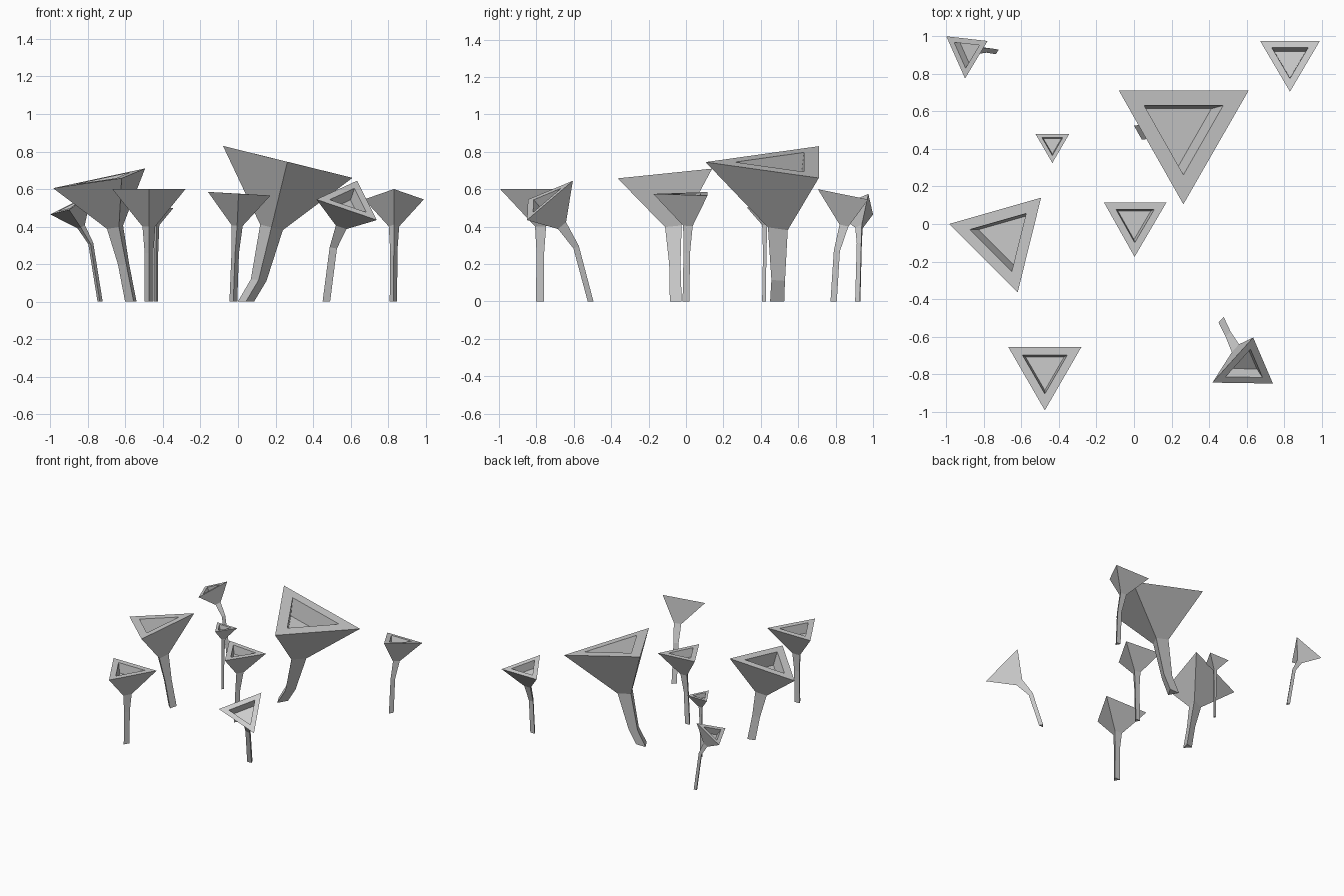
import bpy, bmesh
from mathutils import Vector

if "Cube" in bpy.data.objects:
    bpy.data.objects.remove(bpy.data.objects["Cube"])


def funnel_plant(name, rim, bend, base):
    """Three-sided stem and funnel, lofted from base to rim and down into the pit."""
    rim = [Vector(p) for p in rim]
    centre = sum(rim, Vector()) / 3
    normal = (rim[1] - rim[0]).cross(rim[2] - rim[0]).normalized()
    if normal.z < 0:
        normal = -normal
    side = sum((rim[i] - rim[i - 1]).length for i in range(3)) / 3
    neck = centre - normal * side * 0.51
    floor = centre - normal * side * 0.2
    # centre, size relative to the rim, share of the rim's tilt
    rings = [(Vector((*base, 0)), 0.125, 0.0),
             (Vector(bend), 0.12, 0.5),
             (neck, 0.175, 1.0),
             (centre, 1.0, 1.0),
             (centre, 0.61, 1.0),
             (floor, 0.525, 1.0)]
    bm = bmesh.new()
    loops = []
    for c, size, tilt in rings:
        loop = []
        for p in rim:
            d = (p - centre) * size
            d.z *= tilt
            loop.append(bm.verts.new(c + d))
        loops.append(loop)
    for a, b in zip(loops, loops[1:]):
        for i in range(3):
            j = (i + 1) % 3
            bm.faces.new((a[i], a[j], b[j], b[i]))
    bm.faces.new(loops[0])
    bm.faces.new(loops[-1])
    bmesh.ops.recalc_face_normals(bm, faces=bm.faces)
    mesh = bpy.data.meshes.new(name)
    bm.to_mesh(mesh)
    bm.free()
    bpy.context.collection.objects.link(bpy.data.objects.new(name, mesh))


# Large leaning plant
funnel_plant("large_funnel_plant",
             [(-0.08, 0.71, 0.83), (0.61, 0.71, 0.66), (0.263, 0.105, 0.745)],
             (0.11, 0.505, 0.115), (0.042, 0.50))
# Left plant with a turned rim
funnel_plant("left_funnel_plant",
             [(-0.985, 0.0, 0.605), (-0.495, 0.14, 0.71), (-0.62, -0.365, 0.658)],
             (-0.605, -0.055, 0.20), (-0.566, -0.05))
# Strongly tipped plant at the front right
funnel_plant("tipped_funnel_plant",
             [(0.418, -0.845, 0.545), (0.74, -0.85, 0.435), (0.635, -0.605, 0.645)],
             (0.51, -0.592, 0.29), (0.473, -0.515))
# Tipped plant in the back left corner
funnel_plant("back_left_funnel_plant",
             [(-1.0, 1.0, 0.465), (-0.78, 0.975, 0.575), (-0.90, 0.775, 0.49)],
             (-0.785, 0.93, 0.31), (-0.735, 0.922))
# Smallest plant
funnel_plant("small_funnel_plant",
             [(-0.525, 0.48, 0.498), (-0.345, 0.48, 0.498), (-0.435, 0.325, 0.503)],
             (-0.436, 0.424, 0.26), (-0.437, 0.42))
# Plant in the back right corner
funnel_plant("back_right_funnel_plant",
             [(0.672, 0.975, 0.545), (0.99, 0.975, 0.545), (0.831, 0.705, 0.60)],
             (0.83, 0.812, 0.27), (0.828, 0.795))
# Middle plant
funnel_plant("middle_funnel_plant",
             [(-0.16, 0.115, 0.585), (0.173, 0.115, 0.566), (0.003, -0.175, 0.575)],
             (-0.015, 0.01, 0.26), (-0.025, 0.006))
# Upright plant at the front left
funnel_plant("front_left_funnel_plant",
             [(-0.67, -0.655, 0.60), (-0.28, -0.655, 0.60), (-0.475, -0.993, 0.60)],
             (-0.474, -0.772, 0.26), (-0.475, -0.774))
